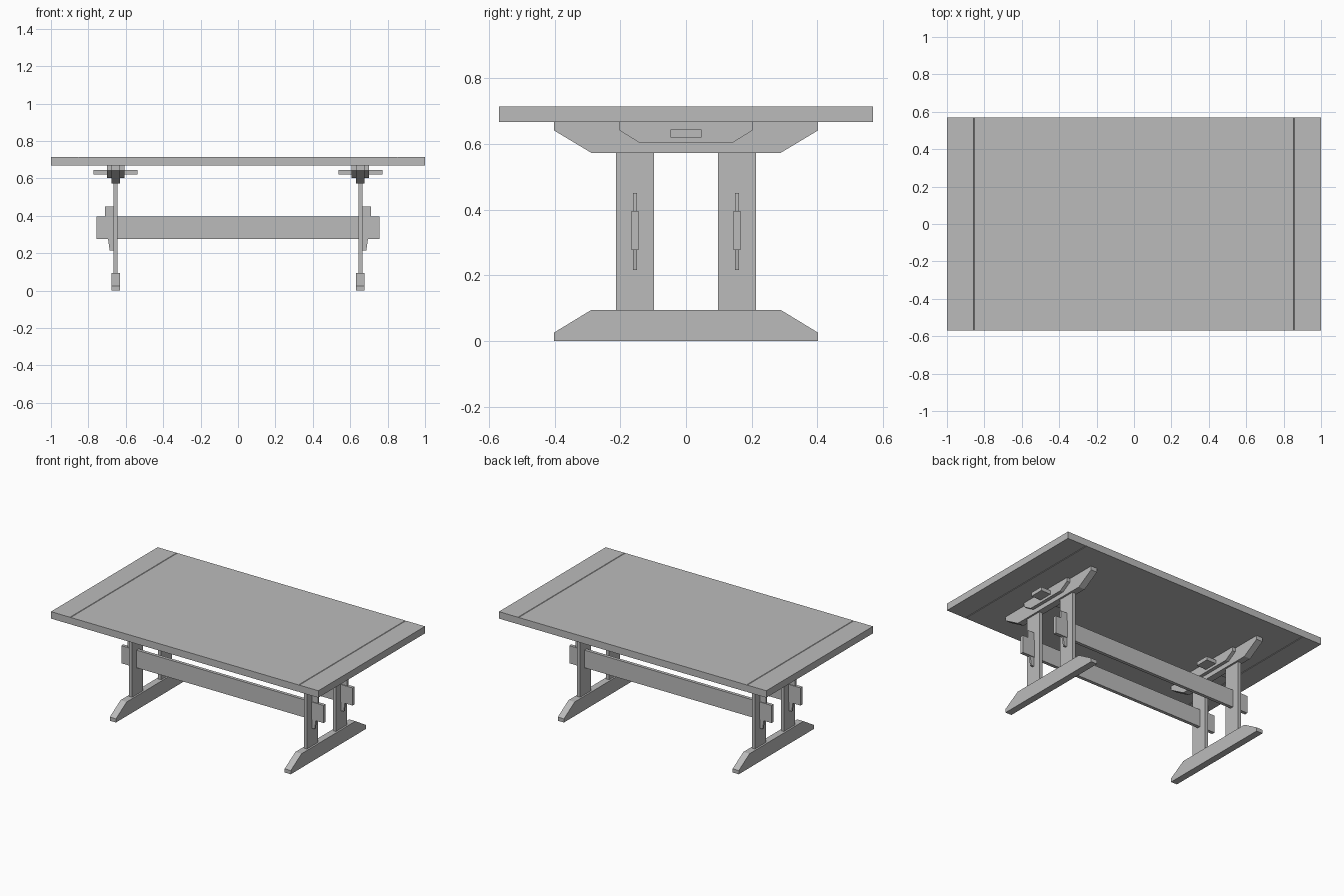
import bpy
import bmesh
from mathutils import Vector

cube = bpy.data.objects.get("Cube")
if cube:
    bpy.data.objects.remove(cube, do_unlink=True)

GREY = (0.5, 0.5, 0.5, 1)
mat = bpy.data.materials.new("plain grey")
mat.use_nodes = True
mat.diffuse_color = GREY
mat.node_tree.nodes["Principled BSDF"].inputs["Base Color"].default_value = GREY


def prism(name, profile, axis, lo, hi):
    """Extrude a (u, z) profile along 'x' (u is y) or 'y' (u is x)."""
    def place(u, z, d):
        return Vector((d, u, z) if axis == "x" else (u, d, z))
    bm = bmesh.new()
    face = bm.faces.new([bm.verts.new(place(u, z, lo)) for u, z in profile])
    ext = bmesh.ops.extrude_face_region(bm, geom=[face])
    moved = [v for v in ext["geom"] if isinstance(v, bmesh.types.BMVert)]
    bmesh.ops.translate(bm, verts=moved, vec=place(0, 0, hi - lo))
    bmesh.ops.recalc_face_normals(bm, faces=bm.faces)
    mesh = bpy.data.meshes.new(name)
    bm.to_mesh(mesh)
    bm.free()
    mesh.materials.append(mat)
    obj = bpy.data.objects.new(name, mesh)
    bpy.context.collection.objects.link(obj)
    return obj


def box(name, x, y, z):
    return prism(name, [(x[0], z[0]), (x[1], z[0]), (x[1], z[1]), (x[0], z[1])], "y", *y)


def mirrored(half):
    """Complete a symmetric profile from its +u half."""
    return half + [(-u, z) for u, z in reversed(half)]


# Tabletop: a panel and two end boards with fine chamfers at the seams
HALF_Y, LOW, HIGH, SEAM, C = 0.57, 0.668, 0.715, 0.855, 0.003
prism("tabletop_panel", mirrored([(SEAM - C, LOW), (SEAM, LOW + C),
                                  (SEAM, HIGH - C), (SEAM - C, HIGH)]),
      "y", -HALF_Y, HALF_Y)

for side, s in (("left", 1), ("right", -1)):
    end = [(SEAM + C, LOW), (1, LOW), (1, HIGH), (SEAM + C, HIGH),
           (SEAM, HIGH - C), (SEAM, LOW + C)]
    prism(f"{side}_end_board", [(s * u, z) for u, z in end], "y", -HALF_Y, HALF_Y)

    # Trestle: foot, top bearer, cleat and the peg through it
    cx = s * 0.654
    foot = mirrored([(0.403, 0), (0.403, 0.025), (0.288, 0.095)])
    bearer = mirrored([(0.288, 0.573), (0.403, 0.642), (0.403, LOW)])
    cleat = mirrored([(0.14, 0.603), (0.203, 0.642), (0.203, LOW)])
    prism(f"{side}_foot", foot, "x", cx - 0.023, cx + 0.023)
    prism(f"{side}_bearer", bearer, "x", cx - 0.023, cx + 0.023)
    prism(f"{side}_cleat", cleat, "x", cx - 0.046, cx + 0.046)
    box(f"{side}_peg", (cx - 0.118, cx + 0.118), (-0.047, 0.047), (0.62, 0.645))

    # Posts, each with a tapered wedge locking the rail outside it
    for end_name, t in (("back", 1), ("front", -1)):
        cy = t * 0.155
        box(f"{side}_{end_name}_post", (cx - 0.011, cx + 0.011),
            (cy - 0.058, cy + 0.058), (0.095, 0.573))
        wedge = [(0.665, 0.216), (0.686, 0.216), (0.712, 0.39),
                 (0.712, 0.451), (0.665, 0.451)]
        prism(f"{side}_{end_name}_wedge", [(s * u, z) for u, z in wedge],
              "y", cy - 0.006, cy + 0.006)

# Long rails running through the posts
for end_name, t in (("back", 1), ("front", -1)):
    cy = t * 0.155
    box(f"{end_name}_rail", (-0.757, 0.757), (cy - 0.011, cy + 0.011), (0.277, 0.396))
